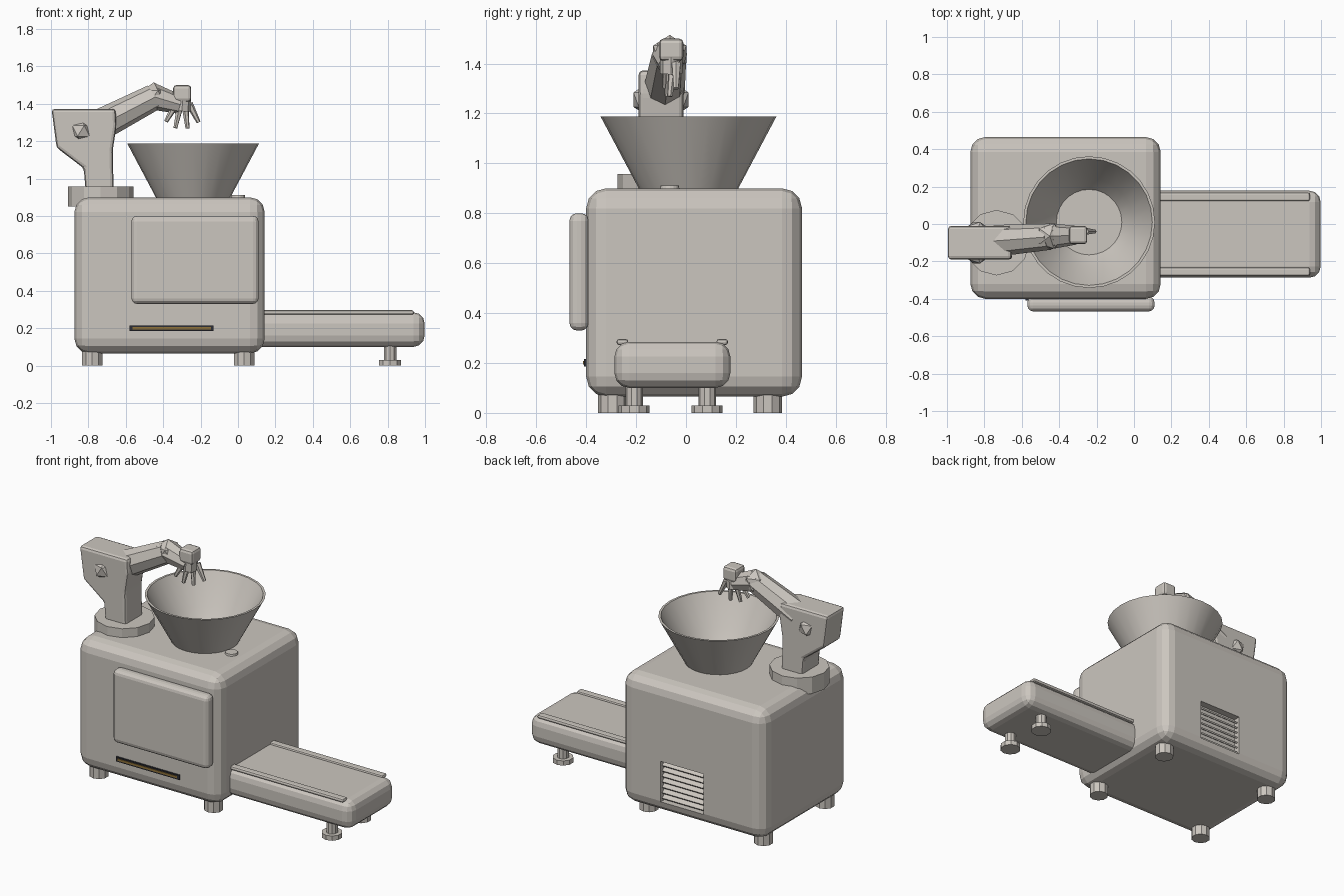
import bpy, bmesh, math
from mathutils import Vector

old = bpy.data.objects.get("Cube")
if old:
    bpy.data.objects.remove(old, do_unlink=True)


def material(name, rgb):
    m = bpy.data.materials.new(name)
    m.use_nodes = True
    m.diffuse_color = (*rgb, 1)
    m.node_tree.nodes["Principled BSDF"].inputs["Base Color"].default_value = (*rgb, 1)
    return m


SHELL = material("warm_grey", (0.60, 0.565, 0.52))
DARK = material("dark_slate", (0.025, 0.027, 0.035))
AMBER = material("dull_amber", (0.28, 0.17, 0.04))


def finish(bm, name, mat=SHELL, smooth=None):
    bmesh.ops.recalc_face_normals(bm, faces=bm.faces)
    mesh = bpy.data.meshes.new(name)
    bm.to_mesh(mesh)
    bm.free()
    mesh.materials.append(mat)
    ob = bpy.data.objects.new(name, mesh)
    bpy.context.collection.objects.link(ob)
    if smooth:
        bpy.ops.object.select_all(action='DESELECT')
        ob.select_set(True)
        bpy.context.view_layer.objects.active = ob
        bpy.ops.object.shade_smooth_by_angle(angle=math.radians(smooth))
    return ob


def bevel(bm, width, segments):
    bmesh.ops.bevel(bm, geom=bm.edges[:], offset=width, segments=segments,
                    profile=0.5, affect='EDGES', clamp_overlap=True)


def box(name, x, y, z, width=0, segments=2, mat=SHELL, tilt=0):
    """Box from (min, max) pairs, with rounded edges and a tilt about x."""
    bm = bmesh.new()
    bmesh.ops.create_cube(bm, size=1)
    for v in bm.verts:
        v.co = [c * (r[1] - r[0]) for c, r in zip(v.co, (x, y, z))]
    if width:
        bevel(bm, width, segments)
    ob = finish(bm, name, mat)
    ob.location = [sum(r) / 2 for r in (x, y, z)]
    ob.rotation_euler.x = tilt
    return ob


def rod(name, start, end, r1, r2, sides=10):
    """Tapered prism between two points."""
    start, end = Vector(start), Vector(end)
    bm = bmesh.new()
    bmesh.ops.create_cone(bm, cap_ends=True, segments=sides, radius1=r1,
                          radius2=r2, depth=(end - start).length)
    ob = finish(bm, name)
    ob.location = (start + end) / 2
    ob.rotation_euler = (end - start).to_track_quat('Z', 'Y').to_euler()
    return ob


def knob(name, at, radius):
    bm = bmesh.new()
    bmesh.ops.create_icosphere(bm, subdivisions=1, radius=radius)
    finish(bm, name).location = at


def lathe(name, profile, at, steps):
    bm = bmesh.new()
    vs = [bm.verts.new((r, 0, z)) for r, z in profile]
    es = [bm.edges.new(p) for p in zip(vs, vs[1:])]
    bmesh.ops.spin(bm, geom=vs + es, cent=(0, 0, 0), axis=(0, 0, 1),
                   angle=math.tau, steps=steps, use_duplicate=False)
    bmesh.ops.remove_doubles(bm, verts=bm.verts, dist=1e-4)
    finish(bm, name, smooth=35).location = at


# Housing with a recessed vent in the back
body = box("housing", (-0.875, 0.143), (-0.40, 0.465), (0.065, 0.90), 0.08, 3)
cutter = box("vent_cutter", (-0.45, -0.145), (0.42, 0.55), (0.14, 0.40))
cutter.hide_render = True
cut = body.modifiers.new("vent", 'BOOLEAN')
cut.operation, cut.solver, cut.object = 'DIFFERENCE', 'EXACT', cutter
bpy.context.view_layer.objects.active = body
bpy.ops.object.modifier_apply(modifier=cut.name)
bpy.data.objects.remove(cutter, do_unlink=True)
for i in range(7):
    z = 0.165 + i * 0.035
    box(f"vent_slat_{i}", (-0.45, -0.145), (0.415, 0.45), (z - 0.005, z + 0.005), tilt=-0.6)

# Front door and status strip
box("front_door", (-0.57, 0.11), (-0.467, -0.39), (0.33, 0.80), 0.03, 3)
box("strip_frame", (-0.58, -0.13), (-0.409, -0.40), (0.185, 0.215), mat=DARK)
box("strip_light", (-0.565, -0.145), (-0.413, -0.408), (0.194, 0.207), mat=AMBER)

# Housing feet
for x in (-0.78, 0.033):
    for y in (-0.295, 0.328):
        rod("housing_foot", (x, y, 0), (x, y, 0.10), 0.057, 0.057)

# Conveyor with side rails and feet
box("conveyor", (0.05, 0.998), (-0.287, 0.178), (0.10, 0.285), 0.06, 3)
for y in (-0.255, 0.145):
    box("conveyor_rail", (0.10, 0.94), (y - 0.023, y + 0.023), (0.272, 0.296), 0.01, 2)
for y in (-0.208, 0.085):
    rod("conveyor_foot", (0.813, y, 0), (0.813, y, 0.03), 0.062, 0.062)
    rod("conveyor_leg", (0.813, y, 0.03), (0.813, y, 0.12), 0.035, 0.035)

# Hopper bowl and top button
lathe("hopper", [(0, 0.925), (0.175, 0.925), (0.235, 1.0), (0.338, 1.187),
                 (0.352, 1.187), (0.197, 0.895), (0, 0.895)], (-0.24, 0.01, 0), 28)
rod("top_button", (0, -0.065, 0.89), (0, -0.065, 0.912), 0.04, 0.036, 16)

# Arm base and shoulder
rod("arm_base", (-0.735, -0.10, 0.85), (-0.735, -0.10, 0.957), 0.175, 0.175, 12)
outline = [(-0.665, 0.94), (-0.67, 1.15), (-0.65, 1.28), (-0.655, 1.373),
           (-0.997, 1.373), (-0.97, 1.165), (-0.825, 1.055), (-0.815, 0.94)]
bm = bmesh.new()
side = bm.faces.new([bm.verts.new((x, -0.19, z)) for x, z in outline])
ext = bmesh.ops.extrude_face_region(bm, geom=[side])
bmesh.ops.translate(bm, vec=(0, 0.18, 0),
                    verts=[g for g in ext["geom"] if isinstance(g, bmesh.types.BMVert)])
bmesh.ops.recalc_face_normals(bm, faces=bm.faces)
bevel(bm, 0.018, 2)
finish(bm, "shoulder")
for y in (-0.155, -0.045):
    knob("shoulder_pivot", (-0.84, y, 1.255), 0.065)

# Arm links and elbow
rod("upper_arm", (-0.74, -0.09, 1.285), (-0.45, -0.068, 1.435), 0.085, 0.07, 8)
knob("elbow", (-0.45, -0.065, 1.437), 0.078)
rod("forearm", (-0.45, -0.065, 1.437), (-0.31, -0.06, 1.395), 0.07, 0.05, 8)

# Hand: wrist block, palm and fan of fingers
box("wrist_block", (-0.347, -0.25), (-0.108, -0.01), (1.41, 1.50), 0.018, 2)
rod("palm", (-0.30, -0.06, 1.36), (-0.295, -0.06, 1.43), 0.045, 0.045, 8)
tips = [(-0.385, -0.085, 1.305), (-0.335, -0.075, 1.27), (-0.27, -0.065, 1.268),
        (-0.21, -0.04, 1.30)]
for i, tip in enumerate(tips):
    root = (-0.33 + i * 0.023, -0.075 + i * 0.012, 1.40)
    rod(f"finger_{i}", root, tip, 0.02, 0.011, 6)
